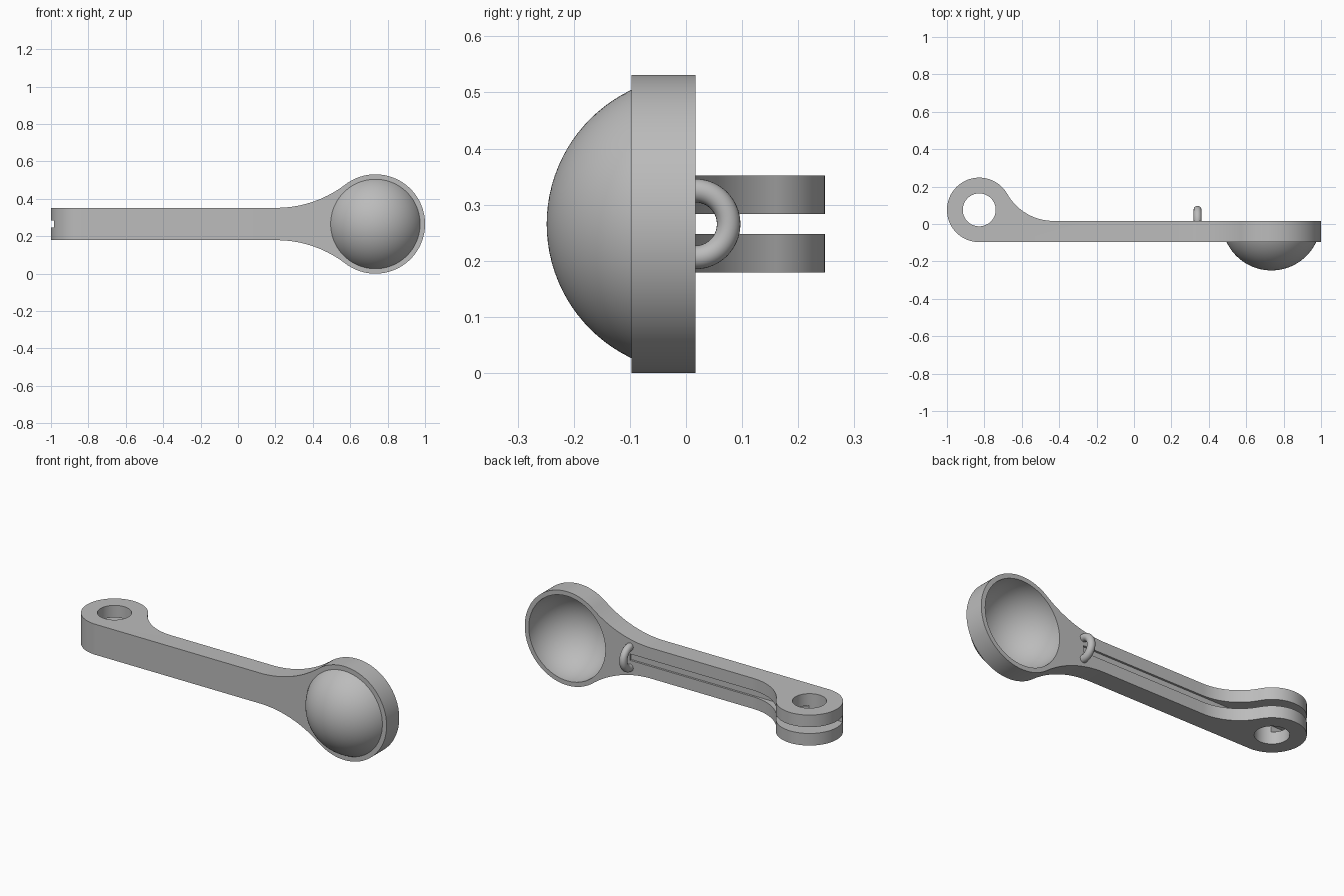
import bpy, bmesh, math
from mathutils import Matrix

if "Cube" in bpy.data.objects:
    bpy.data.objects.remove(bpy.data.objects["Cube"])

ZC = 0.2655                 # height of the arm's centre line
BACK, FRONT = 0.0165, -0.097  # y of the arm's back and front faces
HALF = 0.0865               # half of the arm's height
BOWL_X, BOWL_R = 0.7345, 0.2655
EYE_X, EYE_Y, EYE_R = -0.8275, 0.0755, 0.1725

grey = bpy.data.materials.new("plain grey")
grey.diffuse_color = (0.5, 0.5, 0.5, 1)
grey.use_nodes = True
grey.node_tree.nodes["Principled BSDF"].inputs["Base Color"].default_value = grey.diffuse_color


def finish(name, bm):
    bmesh.ops.recalc_face_normals(bm, faces=bm.faces)
    mesh = bpy.data.meshes.new(name)
    bm.to_mesh(mesh)
    bm.free()
    mesh.materials.append(grey)
    ob = bpy.data.objects.new(name, mesh)
    bpy.context.collection.objects.link(ob)
    return ob


def prism(name, points, offset):
    bm = bmesh.new()
    face = bm.faces.new([bm.verts.new(p) for p in points])
    ext = bmesh.ops.extrude_face_region(bm, geom=[face])
    bmesh.ops.translate(bm, vec=offset,
                        verts=[v for v in ext["geom"] if isinstance(v, bmesh.types.BMVert)])
    return finish(name, bm)


def sphere(name, radius, cut_y=None):
    """Sphere on the bowl centre, poles along y, optionally cut off behind cut_y."""
    bm = bmesh.new()
    bmesh.ops.create_uvsphere(bm, u_segments=96, v_segments=48, radius=radius,
                              matrix=Matrix.Translation((BOWL_X, BACK, ZC)) @ Matrix.Rotation(math.pi / 2, 4, 'X'))
    if cut_y is not None:
        bmesh.ops.bisect_plane(bm, geom=bm.verts[:] + bm.edges[:] + bm.faces[:],
                               plane_co=(0, cut_y, 0), plane_no=(0, 1, 0), clear_outer=True)
        bmesh.ops.holes_fill(bm, edges=[e for e in bm.edges if e.is_boundary])
    return finish(name, bm)


def boolean(target, other, operation):
    mod = target.modifiers.new(operation, 'BOOLEAN')
    mod.object, mod.operation, mod.solver = other, operation, 'EXACT'
    bpy.context.view_layer.objects.active = target
    bpy.ops.object.modifier_apply(modifier=mod.name)
    bpy.data.objects.remove(other)


def arc(cx, cy, r, a0, a1, n):
    return [(cx + r * math.cos(a0 + (a1 - a0) * i / n),
             cy + r * math.sin(a0 + (a1 - a0) * i / n)) for i in range(n + 1)]


def blend(dx, e, r, end):
    """Line y = e from the left, fillet starting at -dx, then a circle of radius r at the origin."""
    R = (dx * dx + e * e - r * r) / (2 * (r - e))
    a = math.atan2(e + R, -dx)
    return arc(-dx, e + R, R, -math.pi / 2, a - math.pi, 24) + arc(0, 0, r, a, end, 64)[1:]


# Arm: front outline (flaring into a disc) crossed with top outline (hooking into an eye)
upper = [(-1.95, HALF)] + blend(0.53, HALF, BOWL_R, 0)
outline = upper + [(x, -y) for x, y in reversed(upper[:-1])]
arm = prism("spoon_arm", [(BOWL_X + x, -0.4, ZC + y) for x, y in outline], (0, 0.8, 0))
hook = [(-x, y) for x, y in blend(0.3975, BACK - EYE_Y, EYE_R, -math.pi / 2)]
side = [(EYE_X + x, EYE_Y + y) for x, y in hook]
side = [(1.2, FRONT), (1.2, BACK)] + side
boolean(arm, prism("top_outline", [(x, y, -0.2) for x, y in side], (0, 0, 1)), 'INTERSECT')

# Bowl: dome on the front, hollow from the back
boolean(arm, sphere("dome", BOWL_R - 0.0007, -0.03), 'UNION')
boolean(arm, sphere("hollow", 0.24), 'DIFFERENCE')

# Axle hole through the eye
hole = arc(EYE_X, EYE_Y, 0.088, 0, math.tau, 64)[:-1]
boolean(arm, prism("axle_hole", [(x, y, -0.2) for x, y in hole], (0, 0, 1)), 'DIFFERENCE')

# Slot splitting the eye and running on as a groove along the back
slot = [(-1.2, 0.005), (0.34, 0.005), (0.34, 0.4), (-1.2, 0.4)]
boolean(arm, prism("slot", [(x, y, ZC - 0.018) for x, y in slot], (0, 0, 0.036)), 'DIFFERENCE')

# Ring loop at the end of the groove
bpy.ops.mesh.primitive_torus_add(major_radius=0.0595, minor_radius=0.021, major_segments=64,
                                 minor_segments=24, location=(0.34, BACK, ZC),
                                 rotation=(0, math.pi / 2, 0))
ring = bpy.context.object
ring.name = "rope_ring"
ring.data.materials.append(grey)

bpy.ops.object.select_all(action='DESELECT')
for ob in (arm, ring):
    ob.select_set(True)
bpy.context.view_layer.objects.active = arm
bpy.ops.object.shade_smooth_by_angle(angle=math.radians(30))
